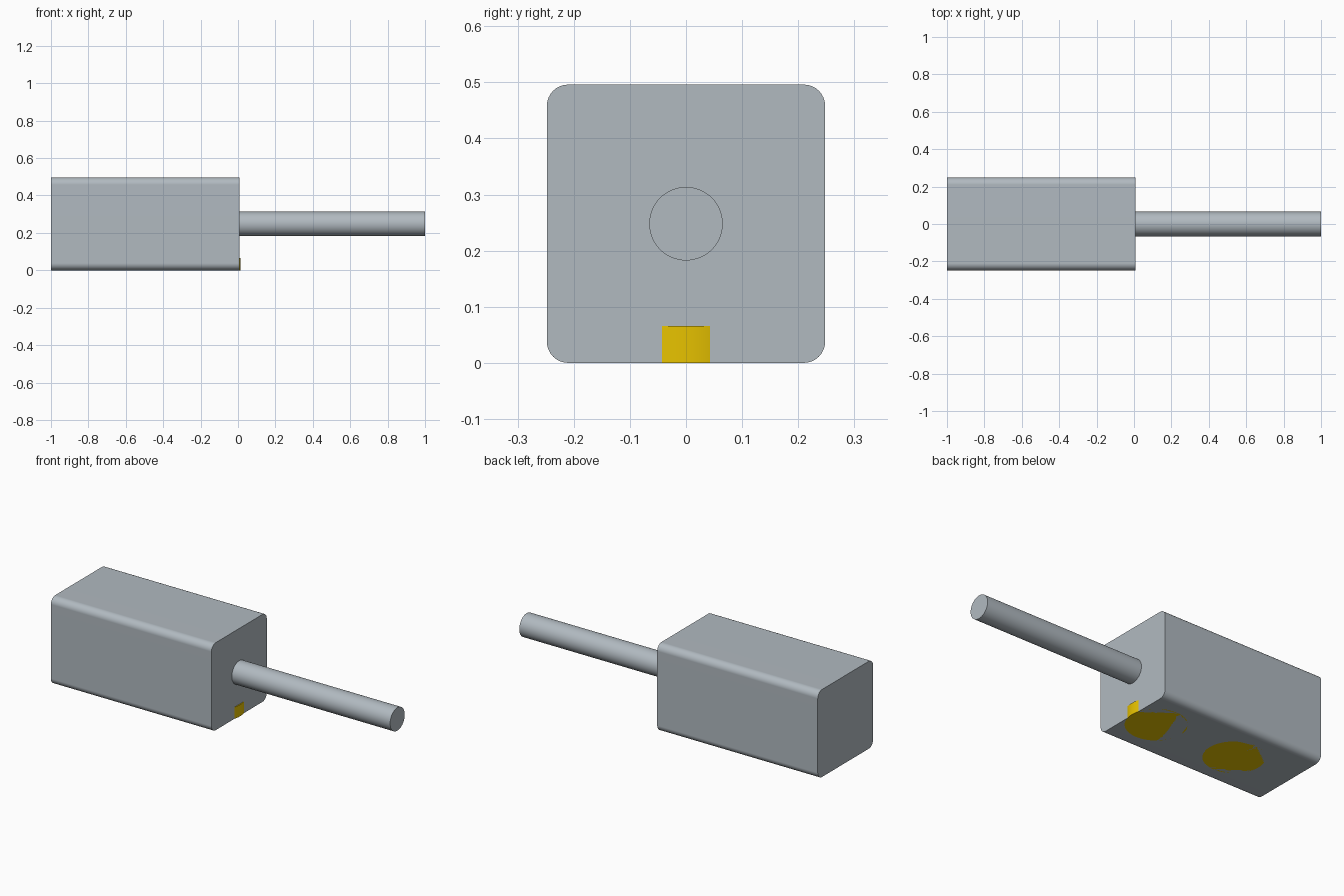
import bpy, bmesh, math
from mathutils import Matrix

if "Cube" in bpy.data.objects:
    bpy.data.objects.remove(bpy.data.objects["Cube"])


def material(name, rgb):
    m = bpy.data.materials.new(name)
    m.diffuse_color = (*rgb, 1)
    m.use_nodes = True
    m.node_tree.nodes["Principled BSDF"].inputs["Base Color"].default_value = m.diffuse_color
    return m


steel = material("steel grey", (0.44, 0.49, 0.53))
brass = material("brass yellow", (0.80, 0.54, 0.0))


def finish(bm, name, mat):
    me = bpy.data.meshes.new(name)
    bmesh.ops.recalc_face_normals(bm, faces=bm.faces)
    bm.to_mesh(me)
    bm.free()
    me.materials.append(mat)
    ob = bpy.data.objects.new(name, me)
    bpy.context.collection.objects.link(ob)
    bpy.context.view_layer.objects.active = ob
    ob.select_set(True)
    bpy.ops.object.shade_smooth_by_angle(angle=math.radians(35))
    ob.select_set(False)
    return ob


def cylinder(name, mat, radius, depth, matrix):
    bm = bmesh.new()
    bmesh.ops.create_cone(bm, cap_ends=True, segments=64, radius1=radius,
                          radius2=radius, depth=depth, matrix=matrix)
    return finish(bm, name, mat)


# Housing: square block with its four long edges rounded, flat sides kept flat
X0, X1, HALF = -1.0, 0.007, 0.248
CZ = HALF
bm = bmesh.new()
bmesh.ops.create_cube(bm, size=1, matrix=Matrix.Translation(((X0 + X1) / 2, 0, CZ))
                      @ Matrix.Diagonal((X1 - X0, 2 * HALF, 2 * HALF, 1)))
long_edges = [e for e in bm.edges if abs(e.verts[0].co.x - e.verts[1].co.x) > 0.5]
bmesh.ops.bevel(bm, geom=long_edges, offset=0.038, segments=8, profile=0.5,
                affect='EDGES')
housing = finish(bm, "housing", steel)
weighted = housing.modifiers.new("flat sides", 'WEIGHTED_NORMAL')
weighted.keep_sharp = True

# Output shaft
cylinder("shaft", steel, 0.0655, 1.02,
         Matrix.Translation((0.49, 0, CZ)) @ Matrix.Rotation(math.pi / 2, 4, 'Y'))

# Round brass inserts flush with the base; the front one just breaks through the end face
for label, x in (("front", -0.144), ("rear", -0.646)):
    cylinder(label + "_base_insert", brass, 0.157, 0.066,
             Matrix.Translation((x, 0, 0.033)))
